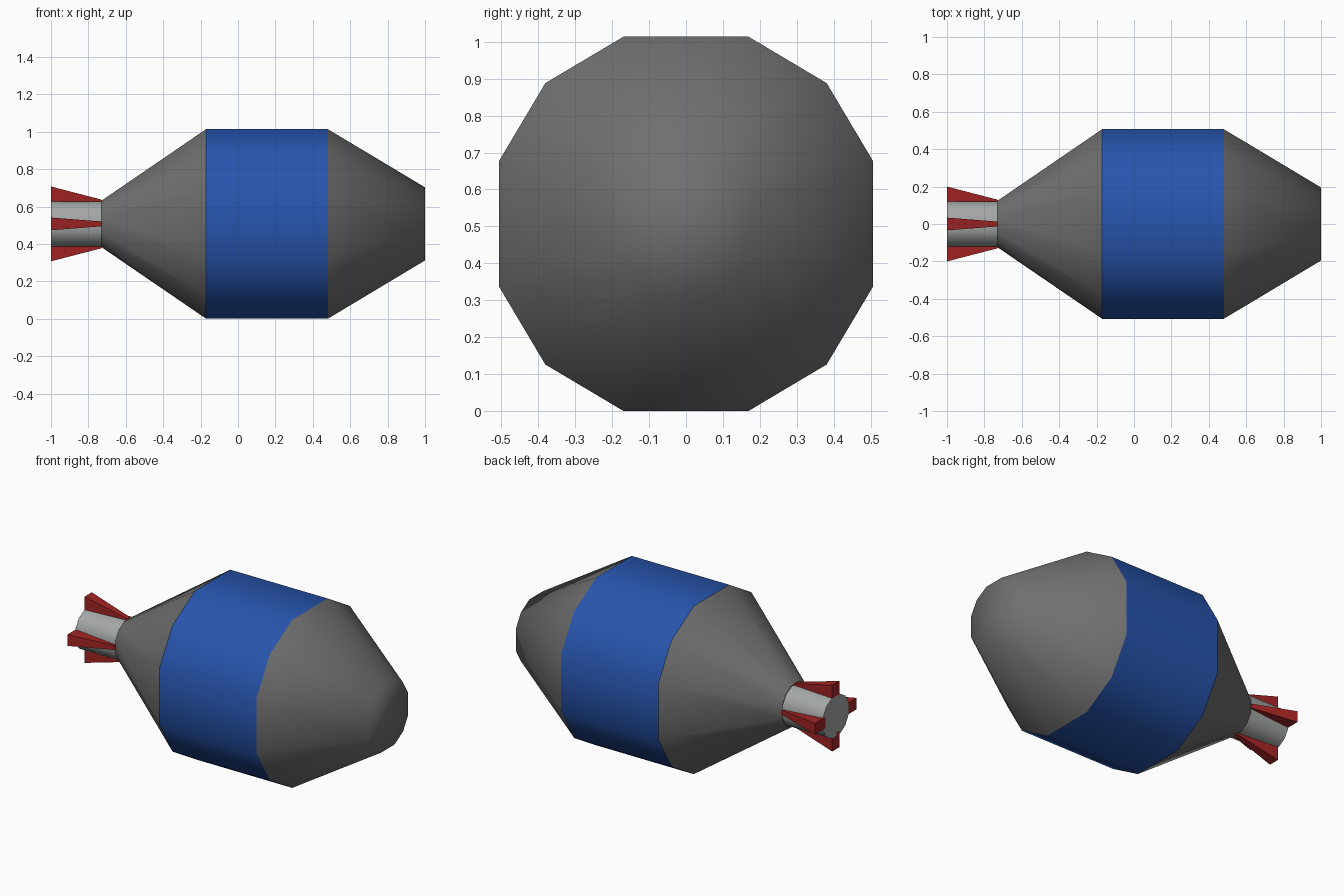
import bpy, math

if "Cube" in bpy.data.objects:
    bpy.data.objects.remove(bpy.data.objects["Cube"])

CZ = 0.507  # height of the long axis


def material(name, rgb):
    m = bpy.data.materials.new(name)
    m.diffuse_color = (*rgb, 1)
    m.use_nodes = True
    m.node_tree.nodes["Principled BSDF"].inputs["Base Color"].default_value = m.diffuse_color
    return m


GREY = material("dark grey", (0.16, 0.16, 0.16))
BLUE = material("blue", (0.02, 0.09, 0.42))
RED = material("red", (0.36, 0.017, 0.017))
PALE = material("pale grey", (0.37, 0.39, 0.38))


def add(name, verts, faces, mat, smooth=None):
    me = bpy.data.meshes.new(name)
    me.from_pydata(verts, [], faces)
    me.materials.append(mat)
    ob = bpy.data.objects.new(name, me)
    bpy.context.collection.objects.link(ob)
    bpy.context.view_layer.objects.active = ob
    ob.select_set(True)
    if smooth:
        bpy.ops.object.shade_smooth_by_angle(angle=math.radians(smooth))
    ob.select_set(False)
    return ob


def loft(name, rings, section, mat, caps, smooth):
    """Sweep a section (y, z) along x; rings are (x, scale)."""
    n = len(section)
    verts = [(x, y * s, CZ + z * s) for x, s in rings for y, z in section]
    faces = [(i * n + j, i * n + (j + 1) % n, (i + 1) * n + (j + 1) % n, (i + 1) * n + j)
             for i in range(len(rings) - 1) for j in range(n)]
    faces = [f[::-1] for f in faces]
    if caps[0]:
        faces.append(tuple(range(n))[::-1])
    if caps[1]:
        faces.append(tuple(range((len(rings) - 1) * n, len(rings) * n)))
    return add(name, verts, [f[::-1] for f in faces[:n * (len(rings) - 1)]] + faces[n * (len(rings) - 1):], mat, smooth)


# twelve-sided body section, the same quarter turned four times
quarter = [(0.507, -0.169), (0.507, 0.169), (0.381, 0.381)]
body = []
for k in range(4):
    c, s = round(math.cos(k * math.pi / 2)), round(math.sin(k * math.pi / 2))
    body += [(y * c - z * s, y * s + z * c) for y, z in quarter]

# body in three parts: tail cone, band, nose
loft("tail_cone", [(-0.73, 0.245), (-0.17, 1)], body, GREY, (True, False), 40)
loft("middle_band", [(-0.17, 1), (0.48, 1)], body, BLUE, (False, False), 40)
loft("nose_cone", [(0.48, 1), (1.0, 0.385)], body, GREY, (False, True), 65)

# tail tube
loft("tail_tube", [(-1.0, 0.237), (-0.72, 0.237)], body, PALE, (True, True), 40)

# four wedge fins, wider and taller towards the back
for k in range(4):
    a = k * math.pi / 2
    c, s = round(math.cos(a)), round(math.sin(a))
    verts = []
    for x, half, top in ((-1.0, 0.034, 0.2), (-0.73, 0.013, 0.13)):
        for w, r in ((-half, 0.1), (half, 0.1), (half, top), (-half, top)):
            verts.append((x, w * c - r * s, CZ + w * s + r * c))
    faces = [(0, 3, 2, 1), (4, 5, 6, 7)] + [
        (j, (j + 1) % 4, 4 + (j + 1) % 4, 4 + j) for j in range(4)]
    add(f"tail_fin_{k + 1}", verts, faces, RED)

# make every surface face outwards
import bmesh
for ob in bpy.data.objects:
    if ob.name.startswith("tail_fin") or ob.name == "tail_tube":
        bm = bmesh.new()
        bm.from_mesh(ob.data)
        bmesh.ops.recalc_face_normals(bm, faces=bm.faces)
        bm.to_mesh(ob.data)
        bm.free()
